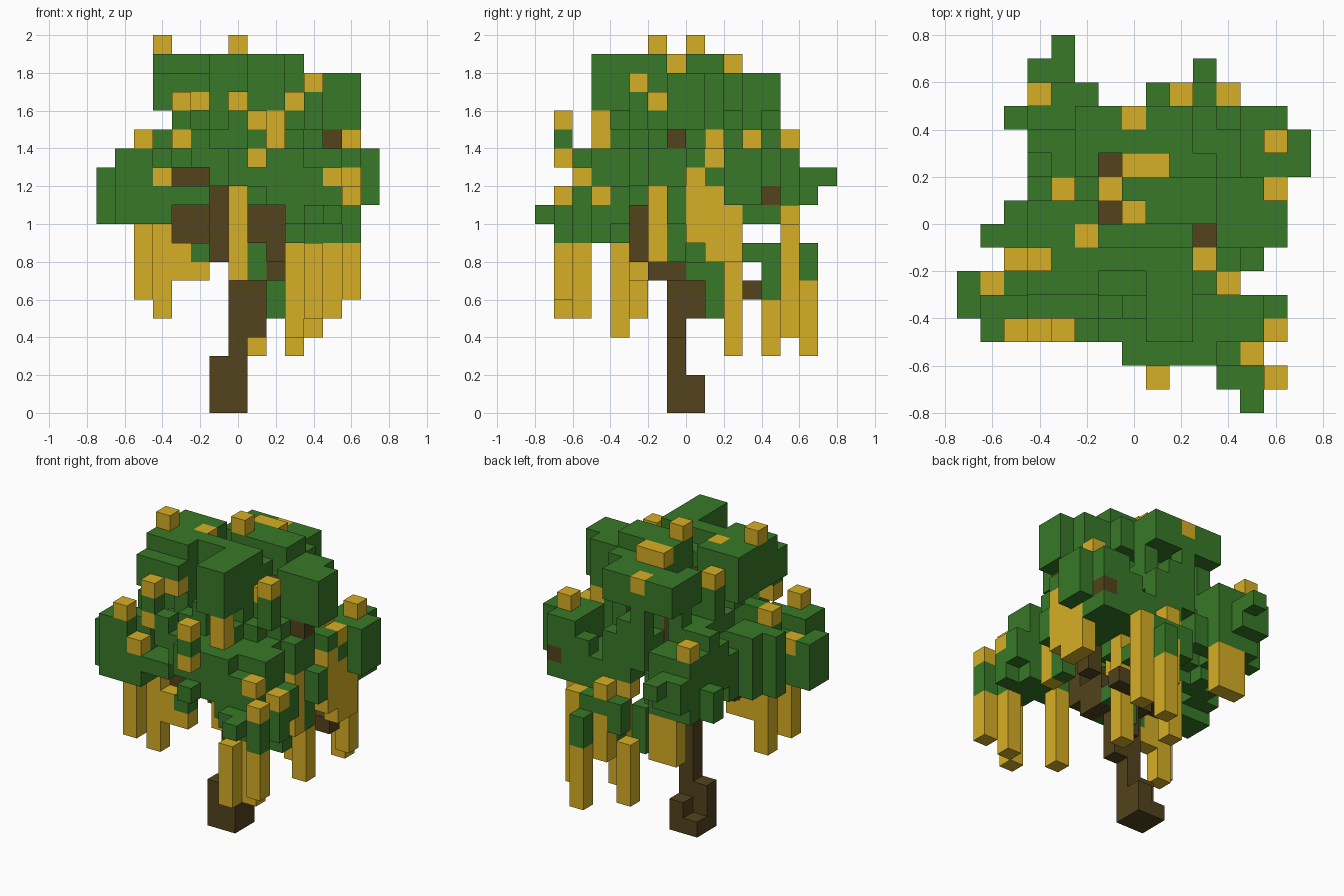
import bpy
import bmesh
import random
from itertools import product
from mathutils import Vector

if "Cube" in bpy.data.objects:
    bpy.data.objects.remove(bpy.data.objects["Cube"])

random.seed(4)
CELL = 0.1
ORIGIN = Vector((-0.75, -0.8, 0))


def block(i0, i1, j0, j1, k0, k1):
    return set(product(range(i0, i1), range(j0, j1), range(k0, k1)))


def blocks(boxes):
    return set().union(*(block(*b) for b in boxes))


def clear_above(cells, i, j, k):
    return {c for c in cells if not (c[0] == i and c[1] == j and c[2] >= k)}


# Plan outline of the crown: spans along x for each row along y
plan = [[(12, 13)], [(8, 9), (11, 14)], [(7, 13)], [(1, 14)], [(0, 14)], [(0, 12)],
        [(2, 13)], [(1, 14)], [(2, 14)], [(3, 14)], [(3, 15)], [(3, 15)], [(2, 14)],
        [(3, 6), (8, 12)], [(3, 5), (10, 11)], [(4, 5)]]
# Crown width and depth by level, from the lowest leaves upward
width = [(2, 14), (0, 14), (0, 15), (0, 15), (1, 15), (2, 14), (2, 14), (3, 14), (3, 14), (3, 11)]
depth = [(2, 14), (0, 14), (1, 15), (1, 16), (1, 14), (1, 14), (3, 13), (3, 13), (3, 13), (3, 11)]


def in_outline(c):
    i, j, k = c
    if not any(a <= i < b for a, b in plan[j]):
        return False
    if k < 9:
        return True
    if k > 18:
        return False
    (a, b), (d, e) = width[k - 9], depth[k - 9]
    return a <= i < b and d <= j < e


# Leaf dome: an uneven shell under the outline
leaves = set()
for j, spans in enumerate(plan):
    for a, b in spans:
        for i in range(a, b):
            r2 = (i - 7) ** 2 + (j - 7.5) ** 2
            top = max(round(17 - 0.12 * r2) + random.choice((-2, -1, 0, 0, 1)), 12)
            low = max(top - random.choice((2, 3, 4, 5)), 10)
            leaves |= block(i, i + 1, j, j + 1, low, top)
leaves -= block(8, 12, 13, 15, 0, 20) | block(11, 14, 0, 3, 0, 20)

# Leaf clumps standing out of the dome
leaves |= blocks([
    (8, 10, 3, 7, 16, 19), (3, 6, 5, 9, 16, 19), (7, 11, 8, 10, 16, 19),
    (7, 11, 7, 11, 16, 18), (6, 8, 6, 7, 17, 19), (5, 10, 10, 13, 16, 18),
    (11, 14, 7, 10, 15, 18), (3, 6, 4, 6, 16, 18),
    (0, 3, 4, 6, 10, 13), (1, 3, 3, 5, 11, 14), (1, 3, 7, 8, 12, 14),
    (11, 14, 1, 4, 9, 11), (12, 13, 0, 1, 10, 11), (10, 13, 3, 5, 9, 14),
    (13, 15, 10, 12, 11, 14), (12, 14, 8, 13, 11, 14), (3, 6, 12, 14, 10, 14),
    (4, 5, 14, 16, 12, 13), (3, 5, 14, 15, 11, 13), (9, 11, 13, 15, 7, 9),
    (8, 12, 13, 14, 8, 10), (8, 11, 2, 4, 11, 14), (11, 12, 2, 5, 11, 13),
])
leaves = {c for c in leaves if in_outline(c)}

# Openings in the front where the branches show, and one at the side
leaves -= blocks([(4, 6, 0, 6, 0, 11), (4, 6, 0, 6, 12, 13), (6, 8, 0, 6, 0, 12),
                  (8, 10, 0, 5, 0, 11), (13, 14, 7, 8, 14, 15), (7, 8, 3, 7, 16, 17)])

# Small leaf tufts hanging low on the branches
leaves |= blocks([(5, 6, 5, 6, 8, 9), (8, 9, 6, 7, 7, 9), (9, 10, 9, 10, 5, 8),
                  (9, 10, 8, 10, 7, 8), (8, 9, 8, 9, 7, 9), (12, 13, 7, 8, 8, 12),
                  (9, 11, 12, 13, 6, 9), (10, 11, 11, 13, 8, 9)])

# Trunk and crooked branches
wood = blocks([
    (6, 8, 7, 9, 0, 1), (7, 8, 8, 9, 1, 2), (6, 7, 7, 8, 1, 3), (7, 8, 7, 8, 1, 7),
    (8, 9, 7, 8, 4, 8), (8, 9, 8, 9, 5, 7), (9, 10, 6, 8, 7, 9),
    (9, 10, 5, 6, 8, 11), (8, 9, 5, 6, 9, 11), (7, 8, 8, 9, 7, 9), (6, 7, 7, 9, 8, 12),
    (4, 6, 6, 8, 9, 11), (4, 6, 6, 7, 12, 13), (10, 11, 7, 8, 9, 17),
    (6, 7, 8, 9, 12, 17), (6, 7, 10, 11, 11, 17), (10, 12, 11, 12, 6, 7),
    (12, 13, 7, 8, 14, 15), (13, 14, 12, 13, 11, 12),
])
for i, j in ((10, 7), (6, 8), (6, 10)):
    leaves = clear_above(leaves, i, j, 17)

# Hanging blossom strands: column, bottom, top
strands = [
    (2, 4, 6, 10), (3, 5, 5, 10), (5, 5, 7, 8), (4, 5, 7, 9), (7, 6, 7, 12),
    (11, 1, 5, 9), (13, 1, 6, 9), (12, 2, 5, 9), (10, 4, 4, 9), (10, 10, 3, 11),
    (11, 13, 4, 9), (10, 14, 3, 7), (8, 12, 3, 7), (9, 13, 6, 9), (4, 13, 7, 10),
    (5, 13, 7, 10), (13, 9, 8, 12), (13, 10, 8, 11), (13, 8, 9, 13), (12, 6, 8, 12),
]
gold = set()
for i, j, low, high in strands:
    gold |= block(i, i + 1, j, j + 1, low, high)

# Single blossoms on top of the crown, each with leaves below it
blossoms = [
    (3, 6, 19), (7, 8, 19), (7, 10, 18), (8, 10, 18), (5, 7, 18), (7, 12, 17),
    (4, 9, 17), (11, 5, 17), (2, 6, 14), (2, 3, 14), (13, 11, 14), (3, 13, 14),
    (8, 1, 15), (3, 3, 12), (1, 5, 12), (13, 9, 13), (12, 2, 12), (13, 3, 11),
    (13, 1, 11), (11, 13, 9), (9, 13, 10), (10, 6, 16), (6, 9, 16), (4, 3, 16),
]
for i, j, k in blossoms:
    leaves = clear_above(leaves, i, j, k)
    leaves |= block(i, i + 1, j, j + 1, k - 2, k)
    gold.add((i, j, k))
# Blossoms tucked into the sides
gold |= {(8, 1, 13), (9, 3, 14), (9, 3, 15), (8, 12, 10), (4, 3, 14),
         (5, 4, 16), (7, 7, 16), (12, 9, 14)}

gold -= wood
leaves -= gold | wood
solid = leaves | gold | wood


def material(name, rgb):
    m = bpy.data.materials.new(name)
    m.use_nodes = True
    m.diffuse_color = (*rgb, 1)
    bsdf = m.node_tree.nodes["Principled BSDF"]
    bsdf.inputs["Base Color"].default_value = (*rgb, 1)
    bsdf.inputs["Roughness"].default_value = 0.9
    return m


def build(name, cells, mat):
    """Make one mesh from the exposed sides of the cells."""
    bm = bmesh.new()
    for c in sorted(cells):
        for axis, sign in product(range(3), (-1, 1)):
            n = Vector((0, 0, 0))
            n[axis] = sign
            if tuple(int(v) for v in Vector(c) + n) in solid:
                continue
            u = Vector((0, 0, 0))
            u[(axis + 1) % 3] = 1
            v = n.cross(u)
            mid = Vector(c) + Vector((0.5, 0.5, 0.5)) + n / 2
            ring = [mid + (u * s + v * t) / 2 for s, t in ((-1, -1), (1, -1), (1, 1), (-1, 1))]
            bm.faces.new([bm.verts.new(p * CELL + ORIGIN) for p in ring])
    bmesh.ops.remove_doubles(bm, verts=bm.verts[:], dist=0.001)
    mesh = bpy.data.meshes.new(name)
    bm.to_mesh(mesh)
    bm.free()
    mesh.materials.append(mat)
    bpy.context.collection.objects.link(bpy.data.objects.new(name, mesh))


build("leaf_crown", leaves, material("leaf_green", (0.04, 0.19, 0.021)))
build("blossom_strands", gold, material("blossom_gold", (0.67, 0.43, 0.018)))
build("trunk_and_branches", wood, material("bark_brown", (0.086, 0.057, 0.012)))
